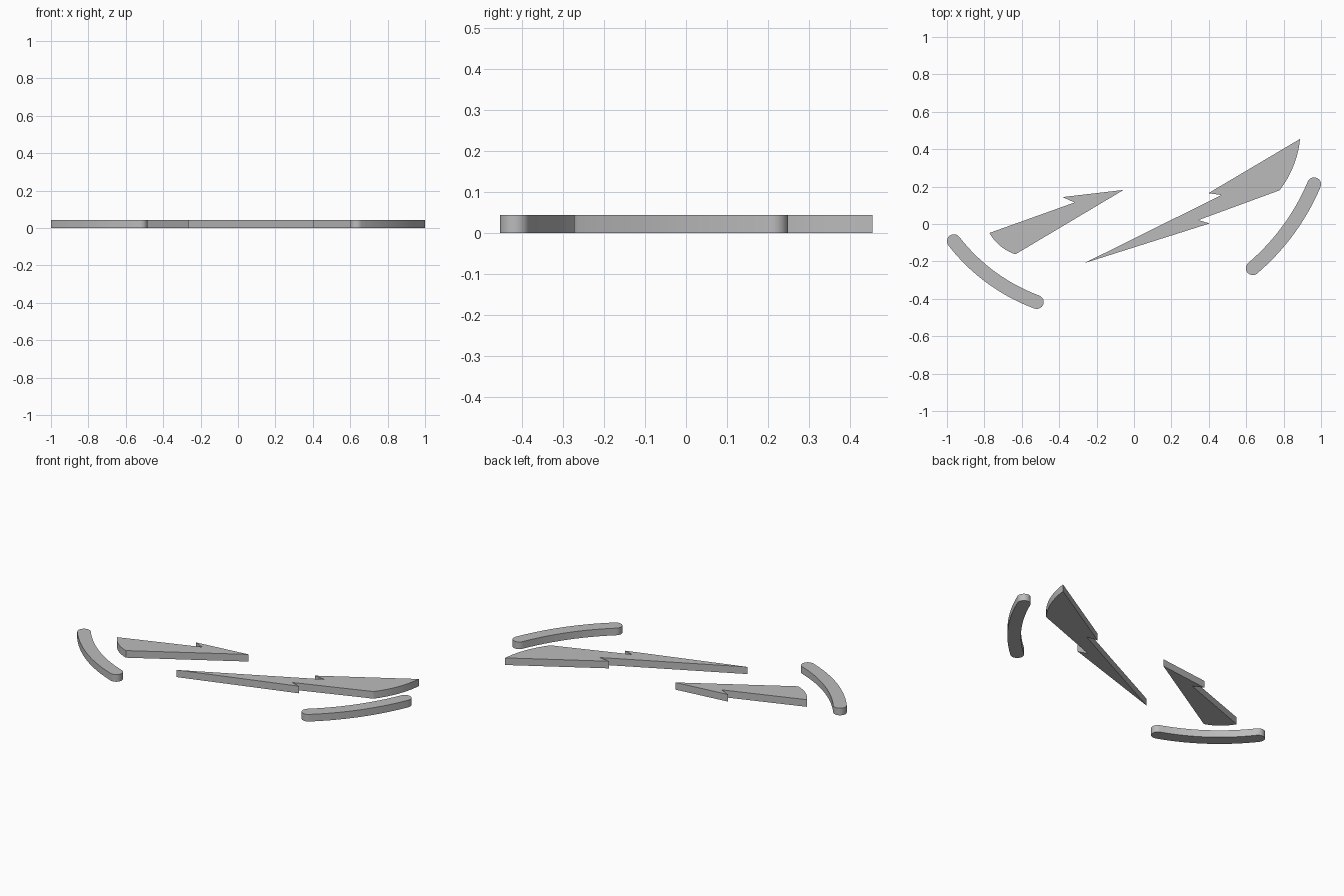
import bpy
import bmesh
import math
from mathutils import Vector

cube = bpy.data.objects.get("Cube")
if cube:
    bpy.data.objects.remove(cube, do_unlink=True)

THICKNESS = 0.043
BAR_RADIUS = 0.037

grey = bpy.data.materials.new("plain grey")
grey.use_nodes = True
colour = (0.5, 0.5, 0.5, 1)
grey.diffuse_color = colour
grey.node_tree.nodes["Principled BSDF"].inputs["Base Color"].default_value = colour


def circle_through(a, b, c):
    """Centre and radius of the circle through three points."""
    u, v = b - a, c - a
    d = 2 * (u.x * v.y - u.y * v.x)
    offset = Vector((v.y * u.length_squared - u.y * v.length_squared,
                     u.x * v.length_squared - v.x * u.length_squared)) / d
    return a + offset, offset.length


def sweep(centre, radius, start, turn, steps):
    return [centre + radius * Vector((math.cos(start + turn * i / steps),
                                      math.sin(start + turn * i / steps)))
            for i in range(steps + 1)]


def arc(a, b, c, steps=16):
    """Points on the shallow arc from a to c by way of b."""
    a, b, c = Vector(a), Vector(b), Vector(c)
    centre, radius = circle_through(a, b, c)
    start = math.atan2(a.y - centre.y, a.x - centre.x)
    end = math.atan2(c.y - centre.y, c.x - centre.x)
    turn = (end - start + math.pi) % math.tau - math.pi
    return sweep(centre, radius, start, turn, steps)


def plate(name, outline):
    """Extrude a flat outline up from the ground."""
    bm = bmesh.new()
    face = bm.faces.new([bm.verts.new((p[0], p[1], 0)) for p in outline])
    face.normal_update()
    if face.normal.z < 0:
        face.normal_flip()
    top = bmesh.ops.extrude_face_region(bm, geom=[face], use_keep_orig=True)
    verts = [g for g in top["geom"] if isinstance(g, bmesh.types.BMVert)]
    bmesh.ops.translate(bm, verts=verts, vec=(0, 0, THICKNESS))
    bmesh.ops.recalc_face_normals(bm, faces=bm.faces)
    mesh = bpy.data.meshes.new(name)
    bm.to_mesh(mesh)
    bm.free()
    mesh.materials.append(grey)
    obj = bpy.data.objects.new(name, mesh)
    bpy.context.collection.objects.link(obj)
    bpy.ops.object.select_all(action="DESELECT")
    obj.select_set(True)
    bpy.context.view_layer.objects.active = obj
    bpy.ops.object.shade_smooth_by_angle(angle=math.radians(30))


def curved_bar(name, a, b, c):
    """Round-ended bar of constant width along an arc."""
    path = arc(a, b, c, 24)
    centre, radius = circle_through(Vector(a), Vector(b), Vector(c))
    out = [(p - centre).normalized() for p in path]
    outer = [p + n * BAR_RADIUS for p, n in zip(path, out)]
    inner = [p - n * BAR_RADIUS for p, n in zip(path, out)]
    side = 1 if out[0].x * out[-1].y - out[0].y * out[-1].x > 0 else -1
    end_angle = math.atan2(out[-1].y, out[-1].x)
    start_angle = math.atan2(out[0].y, out[0].x) + math.pi
    end_cap = sweep(path[-1], BAR_RADIUS, end_angle, side * math.pi, 16)
    start_cap = sweep(path[0], BAR_RADIUS, start_angle, side * math.pi, 16)
    plate(name, outer[:-1] + end_cap + inner[-2:0:-1] + start_cap[:-1])


# Curved bars at either end
curved_bar("right_curved_bar", (-0.963, -0.092), (-0.765, -0.285), (-0.52, -0.417))
curved_bar("left_curved_bar", (0.963, 0.212), (0.826, -0.03), (0.635, -0.236))

# Small notched blade with a curved root
plate("small_blade",
      [(-0.056, 0.182), (-0.382, 0.144), (-0.318, 0.115)]
      + arc((-0.773, -0.048), (-0.714, -0.118), (-0.634, -0.162)))

# Large lightning-shaped blade with a curved root
plate("large_blade",
      arc((0.888, 0.455), (0.852, 0.309), (0.778, 0.18))
      + [(0.345, 0.021), (0.404, 0.003), (-0.265, -0.209),
         (0.468, 0.155), (0.398, 0.165)])
